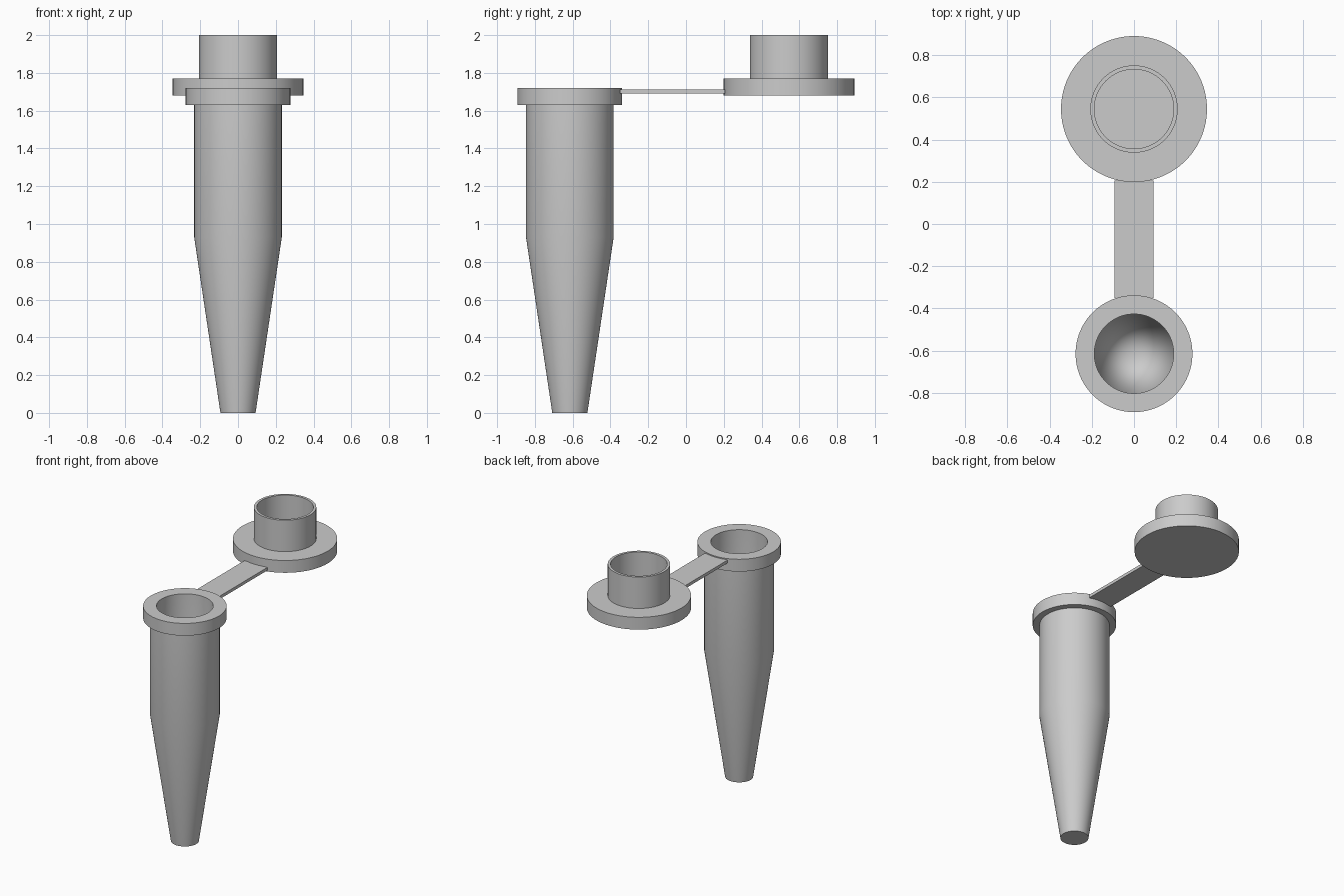
import bpy
import bmesh
import math
from mathutils import Vector

SEGMENTS = 96
TUBE_Y = -0.615
LID_Y = 0.545

cube = bpy.data.objects.get("Cube")
if cube:
    bpy.data.objects.remove(cube, do_unlink=True)

# Single plain plastic colour
plastic = bpy.data.materials.new("grey plastic")
plastic.use_nodes = True
plastic.diffuse_color = (0.6, 0.6, 0.6, 1)
plastic.node_tree.nodes["Principled BSDF"].inputs["Base Color"].default_value = (0.6, 0.6, 0.6, 1)


def finish(name, bm, y):
    """Turn a bmesh into a shaded object standing at the given y."""
    bmesh.ops.recalc_face_normals(bm, faces=bm.faces)
    mesh = bpy.data.meshes.new(name)
    bm.to_mesh(mesh)
    bm.free()
    mesh.materials.append(plastic)
    obj = bpy.data.objects.new(name, mesh)
    obj.location.y = y
    bpy.context.collection.objects.link(obj)
    bpy.ops.object.select_all(action="DESELECT")
    obj.select_set(True)
    bpy.context.view_layer.objects.active = obj
    bpy.ops.object.shade_smooth_by_angle(angle=math.radians(30))
    return obj


def lathe(name, profile, y):
    """Revolve a (radius, height) profile around the z axis."""
    bm = bmesh.new()
    verts = [bm.verts.new((r, 0, z)) for r, z in profile]
    edges = [bm.edges.new(pair) for pair in zip(verts, verts[1:])]
    bmesh.ops.spin(bm, geom=verts + edges, cent=(0, 0, 0), axis=(0, 0, 1),
                   angle=math.tau, steps=SEGMENTS, use_merge=False)
    bmesh.ops.remove_doubles(bm, verts=bm.verts, dist=0.0001)
    return finish(name, bm, y)


# Tube: tapered outside, collar, straight bore ending in a pointed cone
lathe("tube", [(0, 0), (0.093, 0), (0.232, 0.93), (0.232, 1.63),
               (0.277, 1.63), (0.277, 1.72), (0.188, 1.72),
               (0.188, 0.93), (0, 0.05)], TUBE_Y)

# Lid: wide disc with a hollow plug standing on it
lathe("lid", [(0, 1.68), (0.346, 1.68), (0.346, 1.77), (0.207, 1.77),
              (0.207, 2), (0.188, 2), (0.188, 1.77), (0, 1.77)], LID_Y)

# Thin strap joining the collar to the lid
strap = bmesh.new()
bmesh.ops.create_cube(strap, size=1)
bmesh.ops.scale(strap, vec=Vector((0.186, 0.556, 0.022)), verts=strap.verts)
bmesh.ops.translate(strap, vec=Vector((0, 0, 1.701)), verts=strap.verts)
finish("hinge_strap", strap, -0.072)
